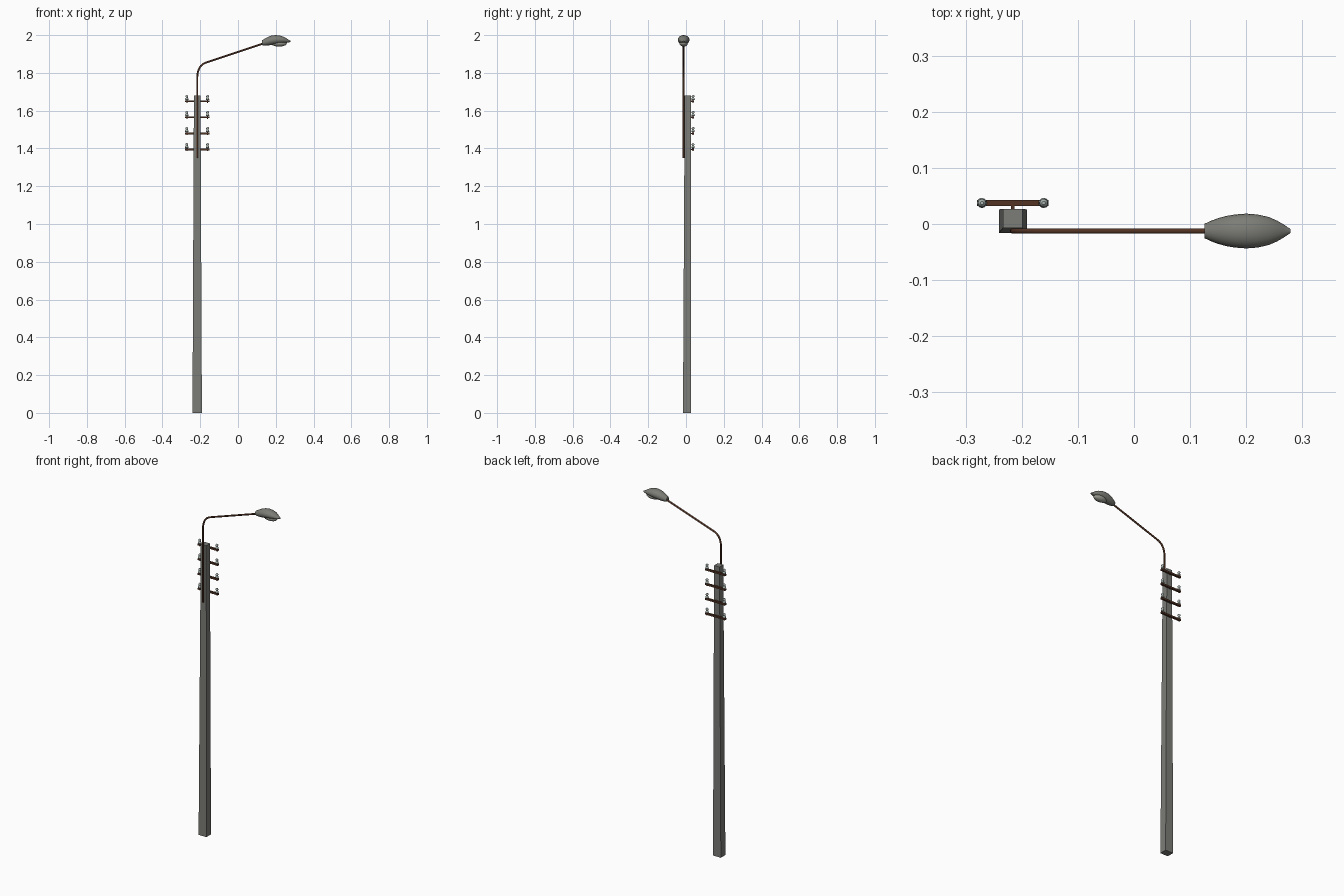
import bpy, bmesh, math
from mathutils import Vector

if "Cube" in bpy.data.objects:
    bpy.data.objects.remove(bpy.data.objects["Cube"])


def material(name, rgb):
    m = bpy.data.materials.new(name)
    m.diffuse_color = (*rgb, 1)
    m.use_nodes = True
    m.node_tree.nodes["Principled BSDF"].inputs["Base Color"].default_value = m.diffuse_color
    return m


CONCRETE = material("concrete grey", (0.20, 0.205, 0.185))
RUST = material("rusty brown", (0.085, 0.033, 0.017))
SHELL = material("lamp grey", (0.20, 0.205, 0.18))
GLASS = material("insulator glass", (0.42, 0.48, 0.45))
LENS = material("lens grey", (0.34, 0.34, 0.30))


def loft(name, rings, mat, smooth=True):
    """Skin a list of closed rings and cap both ends."""
    bm = bmesh.new()
    vs = [[bm.verts.new(p) for p in r] for r in rings]
    n = len(vs[0])
    for a, b in zip(vs, vs[1:]):
        for i in range(n):
            bm.faces.new((a[i], a[(i + 1) % n], b[(i + 1) % n], b[i]))
    bm.faces.new(vs[0][::-1])
    bm.faces.new(vs[-1])
    bmesh.ops.recalc_face_normals(bm, faces=bm.faces)
    me = bpy.data.meshes.new(name)
    bm.to_mesh(me)
    bm.free()
    me.materials.append(mat)
    for p in me.polygons:
        p.use_smooth = smooth
    ob = bpy.data.objects.new(name, me)
    bpy.context.collection.objects.link(ob)
    if smooth:
        bpy.ops.object.select_all(action='DESELECT')
        ob.select_set(True)
        bpy.context.view_layer.objects.active = ob
        bpy.ops.object.shade_smooth_by_angle(angle=math.radians(45))
    return ob


def rect(x0, x1, y0, y1, z):
    return [(x0, y0, z), (x1, y0, z), (x1, y1, z), (x0, y1, z)]


def box(name, x0, x1, y0, y1, z0, z1, mat):
    return loft(name, [rect(x0, x1, y0, y1, z0), rect(x0, x1, y0, y1, z1)], mat, False)


def circle(n):
    return [(math.cos(2 * math.pi * i / n), math.sin(2 * math.pi * i / n)) for i in range(n)]


def lathe(name, cx, cy, z, profile, mat, n=12):
    return loft(name, [[(cx + r * c, cy + r * s, z + h) for c, s in circle(n)]
                       for r, h in profile], mat)


PX = -0.216   # pole axis
AY = -0.0125  # lamp arm plane

# tapered concrete pole, flat at the back
loft("pole", [rect(PX - .025, PX + .025, -.016, .026, 0),
              rect(PX - .0175, PX + .0175, -.007, .027, 1.68)], CONCRETE, False)

# lamp arm: a tube swept along a bent path in the xz plane
path = [Vector((PX, 1.35)), Vector((PX, 1.77))]
p0, p1, p2 = Vector((PX, 1.77)), Vector((PX, 1.842)), Vector((-.165, 1.856))
path += [p0 * (1 - t) ** 2 + p1 * 2 * t * (1 - t) + p2 * t * t
         for t in (i / 8 for i in range(1, 9))]
path.append(Vector((.14, 1.958)))
rings = []
for i, p in enumerate(path):
    d = (path[min(i + 1, len(path) - 1)] - path[max(i - 1, 0)]).normalized()
    if i <= 1:
        d = Vector((0, 1))
    r = .005
    rings.append([(p.x + d.y * c * r, AY + s * r, p.y - d.x * c * r) for c, s in circle(10)])
loft("lamp_arm", rings, RUST)

# crossarms with a bolt and two insulators each
for i, z in enumerate((1.65, 1.565, 1.48, 1.395)):
    box(f"crossarm_{i}", PX - .064, PX + .064, .032, .043, z - .005, z + .005, RUST)
    box(f"crossarm_bolt_{i}", PX - .003, PX + .003, .024, .034, z - .003, z + .003, RUST)
    for side in (-1, 1):
        x = PX + side * .055
        lathe(f"insulator_pin_{i}_{side}", x, .0375, z,
              [(.0025, -.009), (.0025, .012)], RUST, 8)
        lathe(f"insulator_{i}_{side}", x, .0375, z,
              [(.006, .006), (.009, .009), (.0085, .014), (.0055, .018),
               (.0055, .021), (.0075, .024), (.007, .029), (.003, .033)], GLASS)

# lamp shell: elliptical sections along x (x, half width, top, bottom)
sections = [(.126, .013, 1.972, 1.947), (.138, .0185, 1.979, 1.945),
            (.15, .023, 1.986, 1.945), (.165, .027, 1.993, 1.946),
            (.18, .0295, 1.998, 1.948), (.2, .031, 2.0, 1.951),
            (.22, .0295, 1.998, 1.954), (.24, .025, 1.992, 1.957),
            (.255, .0185, 1.984, 1.959), (.267, .0115, 1.976, 1.961),
            (.275, .006, 1.971, 1.963), (.279, .0035, 1.969, 1.964)]
loft("lamp_shell", [[(x, AY + w * c, (t + b) / 2 + (t - b) / 2 * s) for c, s in circle(20)]
                    for x, w, t, b in sections], SHELL)

# lamp lens: flattened ellipsoid bulging below the shell
angles = [math.pi * (i + .15) / 10.3 for i in range(11)]
loft("lamp_lens", [[(.217 - .042 * math.cos(a), AY + .022 * math.sin(a) * c,
                     1.957 + .018 * math.sin(a) * s) for c, s in circle(16)]
                   for a in angles], LENS)
